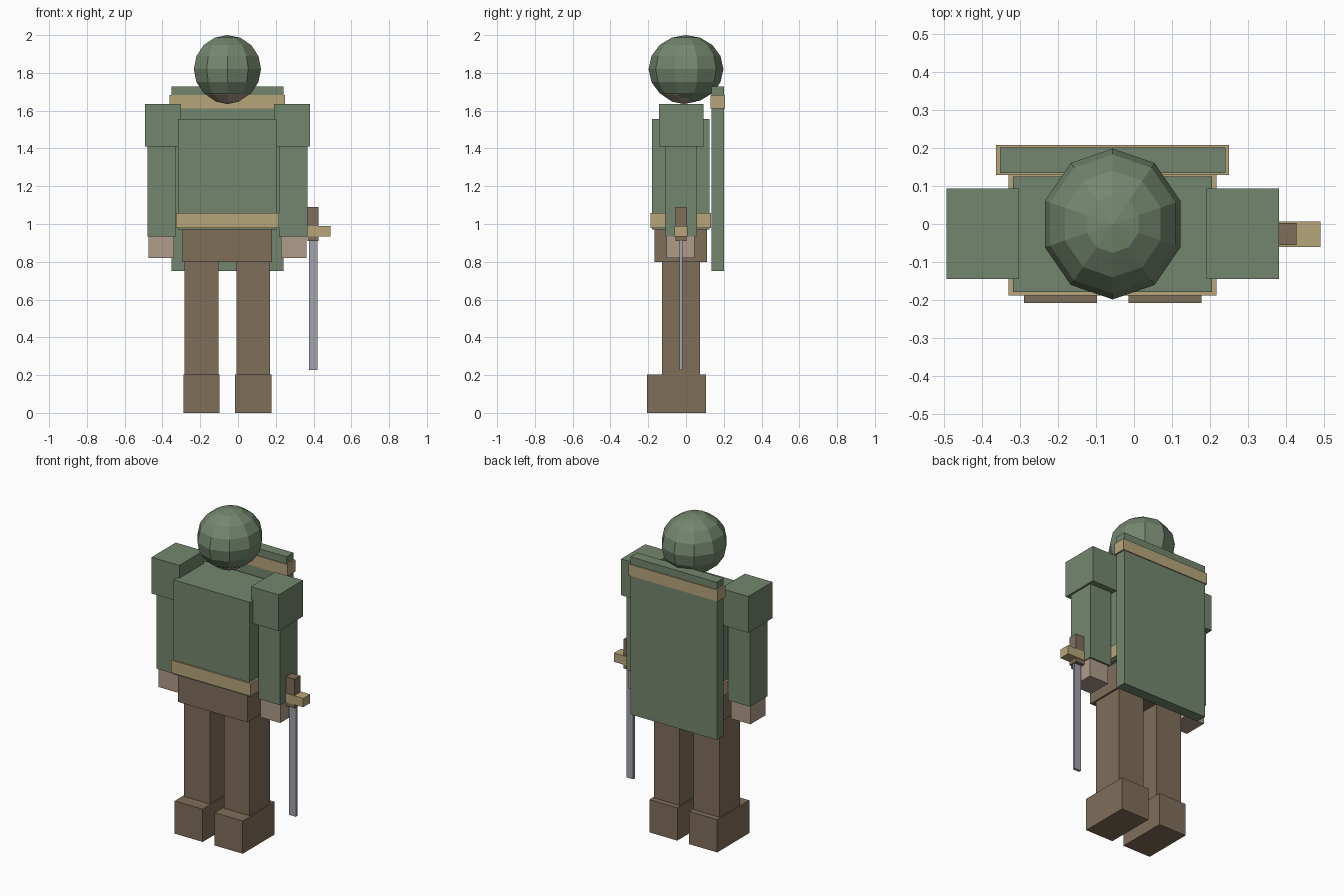
import bpy, bmesh
from mathutils import Matrix

if "Cube" in bpy.data.objects:
    bpy.data.objects.remove(bpy.data.objects["Cube"])


def material(name, r, g, b):
    """Flat colour from 0-255 sRGB values, stored as linear."""
    def lin(c):
        c /= 255
        return c / 12.92 if c <= 0.04045 else ((c + 0.055) / 1.055) ** 2.4
    m = bpy.data.materials.new(name)
    m.diffuse_color = (lin(r), lin(g), lin(b), 1)
    m.use_nodes = True
    m.node_tree.nodes["Principled BSDF"].inputs["Base Color"].default_value = m.diffuse_color
    return m


GREEN = material("moss_green", 116, 134, 110)
BROWN = material("leather_brown", 128, 110, 90)
TAN = material("tan_trim", 183, 166, 122)
SKIN = material("skin", 175, 156, 139)
STEEL = material("steel", 162, 163, 173)

CX = -0.056  # middle of the body; the sword hangs to its right


def finish(name, bm, mat):
    mesh = bpy.data.meshes.new(name)
    bm.to_mesh(mesh)
    bm.free()
    mesh.materials.append(mat)
    ob = bpy.data.objects.new(name, mesh)
    bpy.context.collection.objects.link(ob)
    return ob


def box(name, x, y, z, mat):
    """Box from (min, max) ranges."""
    bm = bmesh.new()
    mid = [(a + b) / 2 for a, b in (x, y, z)]
    size = [b - a for a, b in (x, y, z)]
    bmesh.ops.create_cube(bm, size=1, matrix=Matrix.Translation(mid) @ Matrix.Diagonal((*size, 1)))
    return finish(name, bm, mat)


def centred(name, half, y, z, mat):
    return box(name, (CX - half, CX + half), y, z, mat)


def pair(name, inner, outer, y, z, mat):
    """Mirrored boxes; inner and outer are distances from the body middle."""
    box("left_" + name, (CX - outer, CX - inner), y, z, mat)
    box("right_" + name, (CX + inner, CX + outer), y, z, mat)


def ball(name, centre, radii, segments, rings, mat):
    bm = bmesh.new()
    bmesh.ops.create_uvsphere(bm, u_segments=segments, v_segments=rings, radius=1,
                              matrix=Matrix.Translation(centre) @ Matrix.Diagonal((*radii, 1)))
    return finish(name, bm, mat)


# Head, with the hood covering all but the chin
ball("head", (CX, -0.01, 1.80), (0.165, 0.165, 0.165), 10, 8, SKIN)
ball("hood", (CX, 0.0, 1.82), (0.187, 0.198, 0.18), 10, 8, GREEN)

# Trunk
centred("torso", 0.261, (-0.179, 0.125), (0.97, 1.555), GREEN)
centred("belt", 0.273, (-0.188, 0.132), (0.98, 1.058), TAN)
centred("hips", 0.237, (-0.167, 0.11), (0.80, 0.975), BROWN)

# Limbs
pair("leg", 0.048, 0.226, (-0.128, 0.073), (0.20, 0.80), BROWN)
pair("boot", 0.041, 0.233, (-0.207, 0.107), (0.0, 0.203), BROWN)
pair("shoulder", 0.246, 0.436, (-0.144, 0.093), (1.41, 1.635), GREEN)
pair("arm", 0.274, 0.424, (-0.112, 0.058), (0.935, 1.42), GREEN)
pair("hand", 0.284, 0.418, (-0.103, 0.046), (0.82, 0.937), SKIN)

# Cloak with its collar band
centred("cloak", 0.296, (0.134, 0.201), (0.75, 1.727), GREEN)
centred("cloak_band", 0.306, (0.129, 0.207), (1.612, 1.682), TAN)

# Sword at the right hip
box("sword_grip", (0.367, 0.427), (-0.055, 0.003), (0.91, 1.09), BROWN)
box("sword_guard", (0.305, 0.489), (-0.06, 0.007), (0.935, 0.99), TAN)
box("sword_blade", (0.375, 0.42), (-0.034, -0.018), (0.228, 0.92), STEEL)
